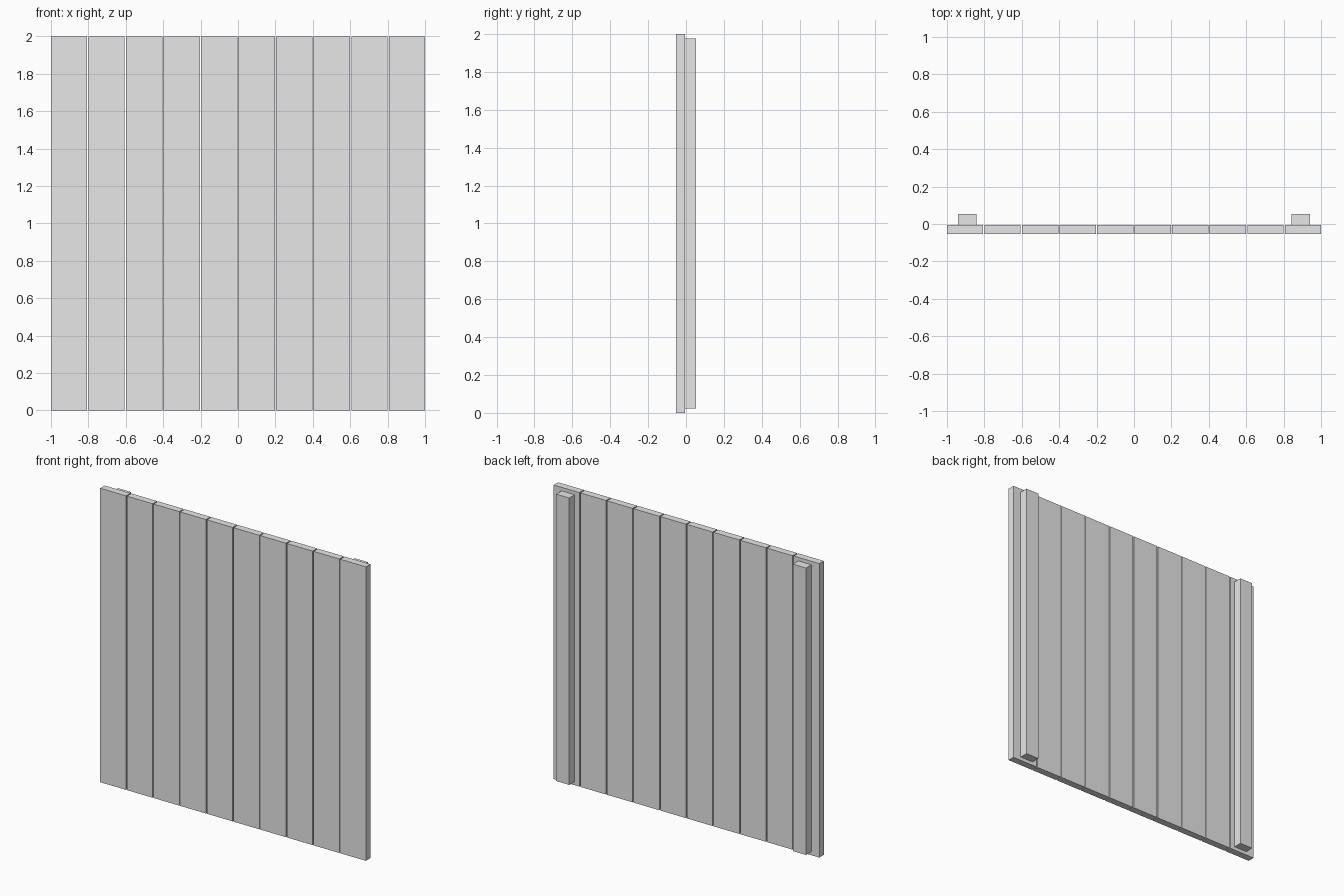
import bpy

cube = bpy.data.objects.get("Cube")
if cube:
    bpy.data.objects.remove(cube, do_unlink=True)

# Single plain grey
GREY = (0.8, 0.8, 0.8, 1)
grey = bpy.data.materials.new("plain grey")
grey.use_nodes = True
grey.diffuse_color = GREY
grey.node_tree.nodes["Principled BSDF"].inputs["Base Color"].default_value = GREY


def box(name, low, high):
    """Flat-sided box spanning two opposite corners."""
    center = [(a + b) / 2 for a, b in zip(low, high)]
    bpy.ops.mesh.primitive_cube_add(size=1, location=center)
    obj = bpy.context.object
    obj.name = name
    obj.scale = [b - a for a, b in zip(low, high)]
    bpy.ops.object.transform_apply(location=False, rotation=False, scale=True)
    obj.data.materials.append(grey)
    return obj


FRONT, JOIN, BACK = -0.053, -0.005, 0.053
COUNT, GAP = 10, 0.007
width = (2 - GAP * (COUNT - 1)) / COUNT

# Upright planks with narrow gaps
for i in range(COUNT):
    x = -1 + i * (width + GAP)
    box(f"plank_{i + 1}", (x, FRONT, 0), (x + width, JOIN, 2))

# Battens up the back, a little shorter than the planks
for side, name in ((-1, "right_batten"), (1, "left_batten")):
    x = side * 0.891
    box(name, (x - 0.049, JOIN, 0.024), (x + 0.049, BACK, 1.976))
